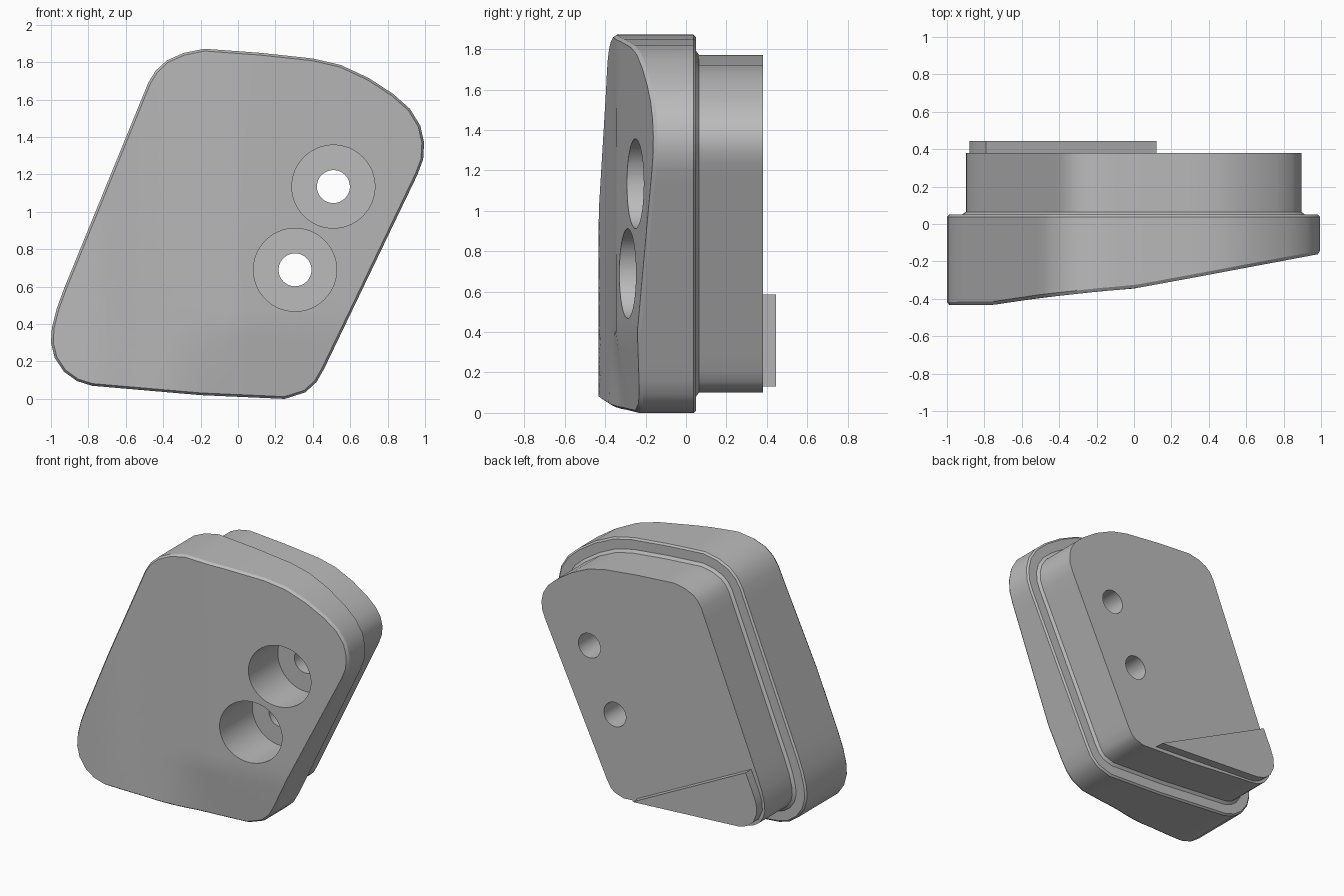
import bpy, bmesh
from math import pi
from mathutils import Vector

if "Cube" in bpy.data.objects:
    bpy.data.objects.remove(bpy.data.objects["Cube"])

grey = bpy.data.materials.new("plain grey")
grey.use_nodes = True
colour = (0.5, 0.5, 0.5, 1)
grey.diffuse_color = colour
grey.node_tree.nodes["Principled BSDF"].inputs["Base Color"].default_value = colour

# Rounded, leaning outline of the body, clockwise in (x, z)
CORNERS = [
    (-1, .3), (-.995, .38), (-.97, .48), (-.93, .59), (-.48, 1.69), (-.44, 1.755),
    (-.38, 1.81), (-.29, 1.85), (-.18, 1.872), (.12, 1.85), (.4, 1.82), (.55, 1.785),
    (.7, 1.715), (.83, 1.63), (.92, 1.55), (.975, 1.46), (.995, 1.37), (.99, 1.28),
    (.96, 1.2), (.46, .16), (.42, .09), (.36, .035), (.25, 0), (-.2, .02),
    (-.78, .07), (-.86, .095), (-.93, .145), (-.98, .22)]

# Front depth across the width
SLOPE = [(-1.1, -.435), (-.75, -.432), (-.5, -.395), (-.18, -.36),
         (0, -.345), (.3, -.29), (1.1, -.14)]


def subdivide(points, step):
    """Split long straight runs so the front surface can curve."""
    result = []
    for i, p in enumerate(points):
        a, b = Vector(p), Vector(points[(i + 1) % len(points)])
        n = max(1, round((b - a).length / step))
        result += [a.lerp(b, k / n) for k in range(n)]
    return result


def inset(points, d):
    """Move a clockwise outline inward by an even distance."""
    result = []
    for i, p in enumerate(points):
        e1 = (p - points[i - 1]).normalized()
        e2 = (points[(i + 1) % len(points)] - p).normalized()
        n1, n2 = Vector((e1.y, -e1.x)), Vector((e2.y, -e2.x))
        n = (n1 + n2).normalized()
        result.append(p + n * d / n.dot(n1))
    return result


def clamp(v):
    return min(1, max(0, v))


def front_y(p):
    """Sloping front with a shallow hollow at the lower edge."""
    x, z = p
    y = SLOPE[-1][1]
    for (x0, y0), (x1, y1) in zip(SLOPE, SLOPE[1:]):
        if x0 <= x <= x1:
            y = y0 + (y1 - y0) * (x - x0) / (x1 - x0)
            break
    t = clamp((x + .4) / .4)
    return y + .05 * t * t * (3 - 2 * t) * clamp(1 - z / .4)


def loft(name, rings, tip=None):
    """Skin a stack of equal rings; close the first with a fan or flat cap."""
    bm = bmesh.new()
    loops = [[bm.verts.new(v) for v in ring] for ring in rings]
    n = len(loops[0])
    for a, b in zip(loops, loops[1:]):
        for i in range(n):
            j = (i + 1) % n
            bm.faces.new((a[i], a[j], b[j], b[i]))
    if tip:
        point = bm.verts.new(tip)
        for i in range(n):
            bm.faces.new((loops[0][i - 1], loops[0][i], point))
    else:
        bm.faces.new(loops[0])
    bm.faces.new(loops[-1])
    bmesh.ops.recalc_face_normals(bm, faces=bm.faces)
    mesh = bpy.data.meshes.new(name)
    bm.to_mesh(mesh)
    bm.free()
    obj = bpy.data.objects.new(name, mesh)
    bpy.context.collection.objects.link(obj)
    mesh.materials.append(grey)
    return obj


def select(obj):
    bpy.ops.object.select_all(action='DESELECT')
    obj.select_set(True)
    bpy.context.view_layer.objects.active = obj


def flat(points, y):
    return [(p.x, y, p.y) for p in points]


def draped(points, lift=0):
    return [(p.x, front_y(p) + lift, p.y) for p in points]


# Stepped body: sculpted front, wide flange, then narrower rear block
outline = subdivide(CORNERS, .09)
centre = Vector((0, .935))
face_edge = inset(outline, .012)
rings = [draped([centre.lerp(p, k / 12) for p in face_edge]) for k in range(1, 13)]
rings.append(draped(outline, .018))
for distance, y in [(0, .038), (.012, .05), (.08, .05), (.1, .065), (.1, .38)]:
    rings.append(flat(inset(outline, distance), y))
body = loft("stepped_body", rings, (centre.x, front_y(centre), centre.y))


# Two counterbored screw holes
def drill(x, z, radius, y0, y1):
    bpy.ops.mesh.primitive_cylinder_add(
        vertices=64, radius=radius, depth=y1 - y0,
        location=(x, (y0 + y1) / 2, z), rotation=(pi / 2, 0, 0))
    cutter = bpy.context.object
    cutter.name = "hole_cutter"
    cutter.hide_render = True
    select(body)
    mod = body.modifiers.new("hole", 'BOOLEAN')
    mod.operation = 'DIFFERENCE'
    mod.solver = 'EXACT'
    mod.object = cutter
    bpy.ops.object.modifier_apply(modifier=mod.name)
    bpy.data.objects.remove(cutter)


for x, z in [(.51, 1.135), (.305, .69)]:
    drill(x, z, .222, -.8, .045)
    drill(x, z, .088, -.8, .8)

# Wedge-shaped foot on the lower rear
wedge = [Vector(p) for p in [
    (.12, .13), (-.74, .18), (-.8, .2), (-.85, .24), (-.88, .31),
    (-.875, .38), (-.85, .45), (-.79, .585)]]
foot = loft("wedge_foot", [flat(wedge, .36), flat(wedge, .445)])

for obj in (body, foot):
    select(obj)
    bpy.ops.object.shade_smooth_by_angle(angle=pi / 6)
